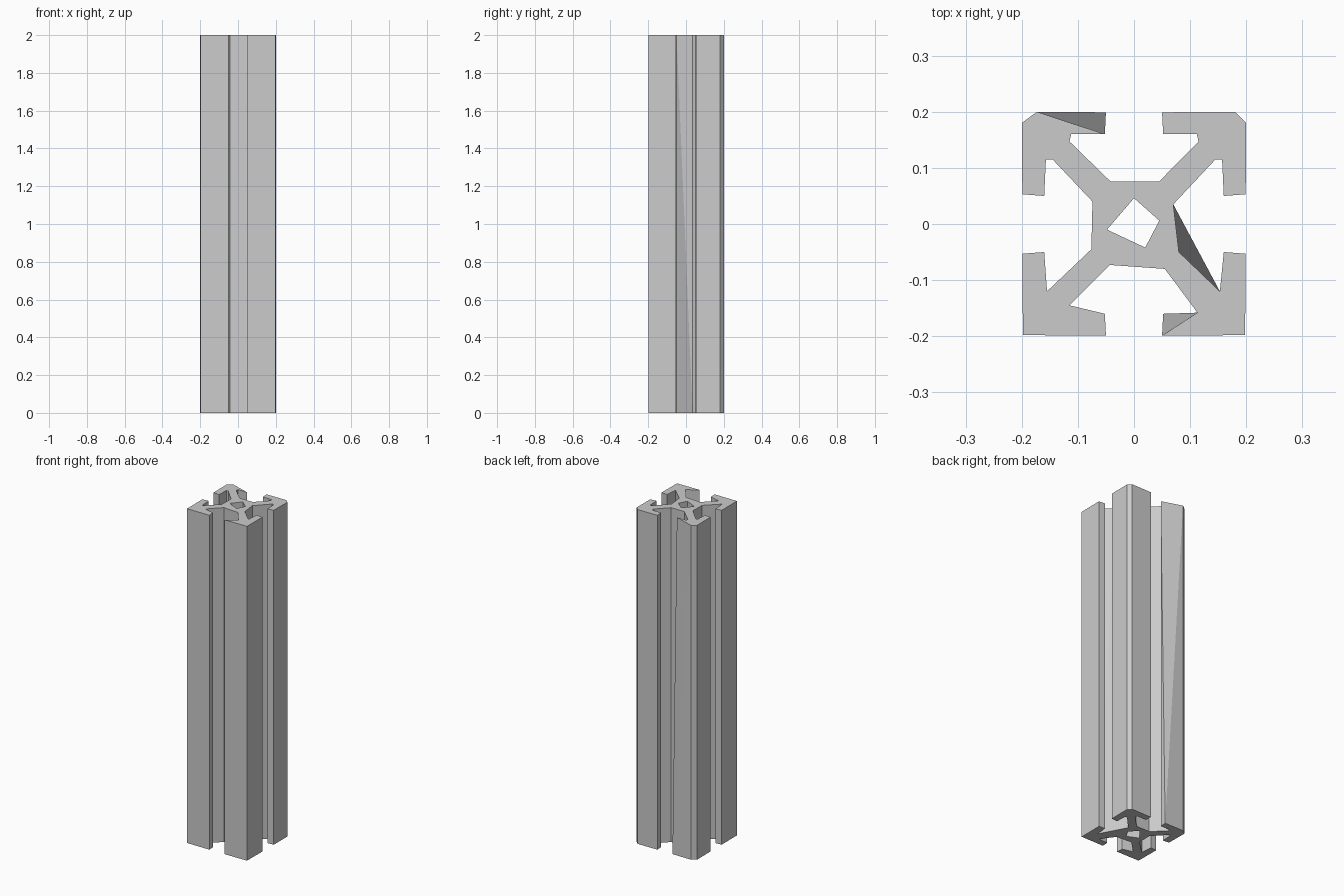
import bpy
import bmesh

HEIGHT = 2.0
LIP = 0.05       # half width of the slot opening
WALL = 0.16      # inner face of the lips
EDGE = 0.199     # outer face of the bar

cube = bpy.data.objects.get("Cube")
if cube:
    bpy.data.objects.remove(cube, do_unlink=True)

# One plain aluminium colour
metal = bpy.data.materials.new("brushed_grey")
metal.use_nodes = True
grey = (0.6, 0.6, 0.6, 1.0)
metal.diffuse_color = grey
metal.node_tree.nodes["Principled BSDF"].inputs["Base Color"].default_value = grey


def quarter(sx, sy, core_x, groove_x, corner, groove_y, core_y):
    """One arm with its hooked lips, from the x side round to the y side."""
    pts = [core_x, *groove_x, (WALL, LIP), (EDGE, LIP + 0.003), *corner,
           (LIP, EDGE), (LIP + 0.002, WALL), *groove_y, core_y]
    pts = [(sx * x, sy * y) for x, y in pts]
    return pts if sx * sy > 0 else pts[::-1]


cut_corner = [(0.2, 0.18), (0.18, 0.2)]
square_corner = [(0.198, 0.198)]
blunt_x = [(0.145, 0.115), (0.157, 0.115)]
blunt_y = [(0.112, 0.16), (0.115, 0.147)]

outline = (
    quarter(1, 1, (0.07, 0.035), blunt_x, cut_corner, blunt_y, (0.045, 0.076))
    + quarter(-1, 1, (0.074, 0.04), blunt_x, [(0.2, 0.18), (0.173, 0.2)],
              blunt_y, (0.042, 0.076))
    + quarter(-1, -1, (0.076, 0.045), [(0.155, 0.12)], square_corner,
              [(0.115, 0.145)], (0.043, 0.073))
    + quarter(1, -1, (0.08, 0.05), [(0.153, 0.12)], square_corner,
              [(0.113, 0.158)], (0.055, 0.08))
)
bore = [(0, 0.046), (-0.048, -0.01), (0.02, -0.042), (0.045, 0.006)]

bm = bmesh.new()


def ring(points, z):
    return [bm.verts.new((x, y, z)) for x, y in points]


def walls(low, high):
    for i in range(len(low)):
        j = (i + 1) % len(low)
        bm.faces.new((low[i], low[j], high[j], high[i]))


def nearest(verts, x, y):
    return min(verts, key=lambda v: (v.co.x - x) ** 2 + (v.co.y - y) ** 2)


# Outer walls and the central bore
bottom, top = ring(outline, 0), ring(outline, HEIGHT)
walls(bottom, top)
walls(ring(bore, 0), ring(bore, HEIGHT))

# Worn spots where an edge of the bar tapers along its length
lip_tip = nearest(top, -LIP, EDGE)
lip_tip.co = nearest(top, -0.173, 0.2).co
hook_tip = nearest(top, LIP + 0.002, -WALL)
hook_tip.co = nearest(top, LIP, -EDGE).co
core_edge = nearest(bottom, 0.08, -0.05)
core_edge.co = nearest(bottom, 0.07, 0.035).co
bmesh.ops.remove_doubles(bm, verts=bm.verts[:], dist=0.0005)
bmesh.ops.triangulate(bm, faces=bm.faces[:], quad_method='SHORT_EDGE')

# End caps, leaving the bore open
for z in (0, HEIGHT):
    rim = [e for e in bm.edges
           if e.is_boundary and all(abs(v.co.z - z) < 0.001 for v in e.verts)]
    bmesh.ops.triangle_fill(bm, use_beauty=True, edges=rim, normal=(0, 0, 1))
bmesh.ops.recalc_face_normals(bm, faces=bm.faces[:])

mesh = bpy.data.meshes.new("slotted_bar")
bm.to_mesh(mesh)
bm.free()
mesh.materials.append(metal)
bar = bpy.data.objects.new("slotted_bar", mesh)
bpy.context.collection.objects.link(bar)
